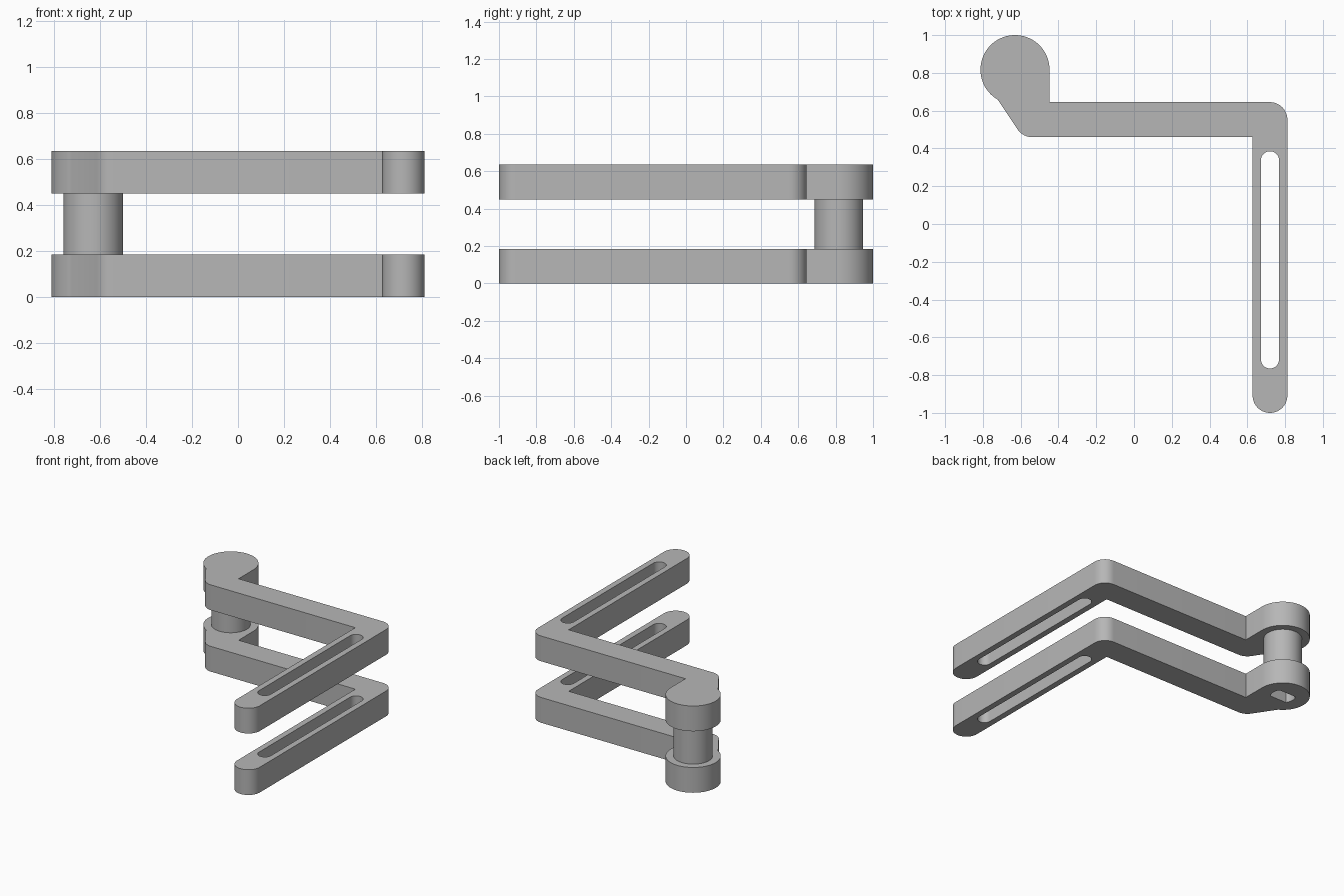
import bpy, bmesh
from math import cos, sin, radians, asin, degrees

cube = bpy.data.objects.get("Cube")
if cube:
    bpy.data.objects.remove(cube, do_unlink=True)

grey = bpy.data.materials.new("satin grey")
grey.use_nodes = True
colour = (0.47, 0.47, 0.47, 1)
grey.diffuse_color = colour
grey.node_tree.nodes["Principled BSDF"].inputs["Base Color"].default_value = colour

THICK = 0.185            # arm thickness
UPPER = 0.45             # underside of the upper arm
HUB = (-0.63, 0.817)     # hub axis
HUB_R, PIN_R = 0.183, 0.13
BAR_X, HALF = 0.72, 0.092


def arc(centre, r, start, end, steps=16):
    """Points on an arc, angles in degrees."""
    angles = [radians(start + (end - start) * i / steps) for i in range(steps + 1)]
    return [(centre[0] + r * cos(a), centre[1] + r * sin(a)) for a in angles]


def prism(name, outline, z0, z1):
    """Extrude a closed outline, given counter-clockwise, between two heights."""
    bm = bmesh.new()
    face = bm.faces.new([bm.verts.new((x, y, z0)) for x, y in outline])
    top = bmesh.ops.extrude_face_region(bm, geom=[face], use_keep_orig=True)["geom"]
    verts = [v for v in top if isinstance(v, bmesh.types.BMVert)]
    bmesh.ops.translate(bm, verts=verts, vec=(0, 0, z1 - z0))
    bmesh.ops.recalc_face_normals(bm, faces=bm.faces)
    mesh = bpy.data.meshes.new(name)
    bm.to_mesh(mesh)
    bm.free()
    mesh.materials.append(grey)
    obj = bpy.data.objects.new(name, mesh)
    bpy.context.collection.objects.link(obj)
    return obj


def activate(obj):
    bpy.ops.object.select_all(action='DESELECT')
    obj.select_set(True)
    bpy.context.view_layer.objects.active = obj


def cut(obj, outline, z0, z1):
    """Cut a shaped hole and discard the cutter."""
    cutter = prism("hole_cutter", outline, z0, z1)
    cutter.hide_render = True
    mod = obj.modifiers.new("hole", 'BOOLEAN')
    mod.operation, mod.solver, mod.object = 'DIFFERENCE', 'EXACT', cutter
    activate(obj)
    bpy.ops.object.modifier_apply(modifier=mod.name)
    bpy.data.objects.remove(cutter, do_unlink=True)


# Cranked arm outline: hub, bevelled elbow, cross bar, slotted bar
arm_outline = (
    arc(HUB, HUB_R, 0, 240, 48)
    + arc((-0.54, 0.552), HALF, 216, 270, 8)
    + [(BAR_X - HALF, 0.46)]
    + arc((BAR_X, -1 + HALF), HALF, 180, 360, 24)
    + arc((BAR_X, 0.645 - HALF), HALF, 0, 90, 12)
    + [(HUB[0] + HUB_R, 0.645)]
)

# Long rounded slot
SLOT_R = 0.048
slot = (arc((BAR_X, 0.385 - SLOT_R), SLOT_R, 0, 180)
        + arc((BAR_X, -0.765 + SLOT_R), SLOT_R, 180, 360))

# Round socket with two flats, for the drive shaft
SOCKET_R = 0.085
flat = degrees(asin(0.05 / SOCKET_R))
socket = (arc(HUB, SOCKET_R, -flat, flat, 10)
          + arc(HUB, SOCKET_R, 180 - flat, 180 + flat, 10))

parts = []
for name, z in (("lower_arm", 0), ("upper_arm", UPPER)):
    arm = prism(name, arm_outline, z, z + THICK)
    cut(arm, slot, z - 0.1, z + THICK + 0.1)
    parts.append(arm)
cut(parts[0], socket, -0.1, THICK + 0.1)

# Pin joining the two hubs
parts.append(prism("pin", arc(HUB, PIN_R, 0, 352.5, 47), THICK, UPPER))

for part in parts:
    activate(part)
    bpy.ops.object.shade_smooth_by_angle(angle=radians(30))
